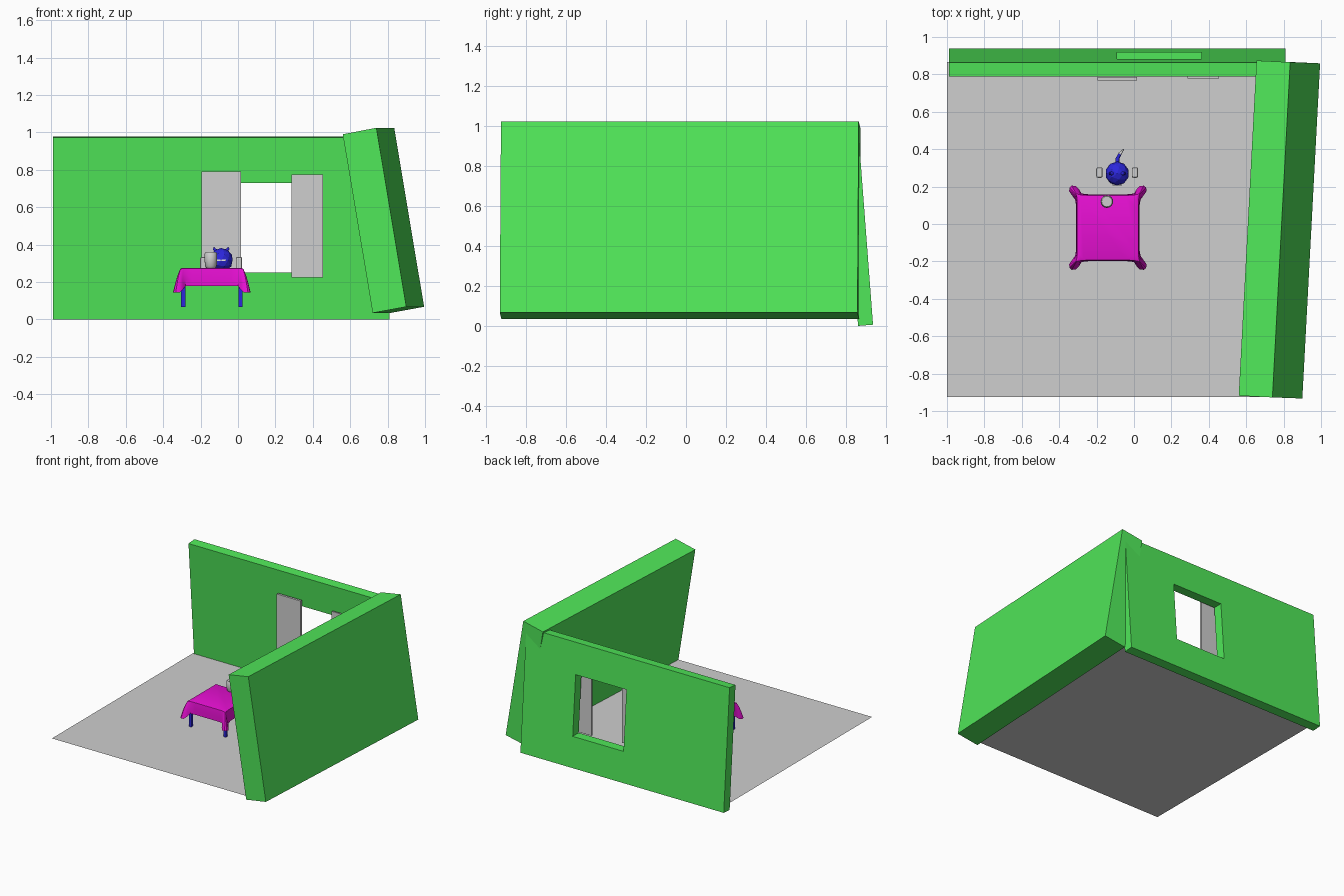
import bpy, bmesh, math
from mathutils import Vector

if "Cube" in bpy.data.objects:
    bpy.data.objects.remove(bpy.data.objects["Cube"])


def material(name, rgb):
    m = bpy.data.materials.new(name)
    m.diffuse_color = (*rgb, 1)
    m.use_nodes = True
    m.node_tree.nodes["Principled BSDF"].inputs["Base Color"].default_value = m.diffuse_color
    return m


GREEN = material("wall green", (0.08, 0.8, 0.1))
GREY = material("plain grey", (0.62, 0.62, 0.62))
MAGENTA = material("cloth magenta", (0.8, 0.005, 0.65))
BLUE = material("deep blue", (0.025, 0.02, 0.72))
WHITE = material("white", (0.85, 0.85, 0.85))


def add(name, bm, mat, smooth=False):
    bmesh.ops.recalc_face_normals(bm, faces=bm.faces)
    me = bpy.data.meshes.new(name)
    bm.to_mesh(me)
    bm.free()
    ob = bpy.data.objects.new(name, me)
    bpy.context.collection.objects.link(ob)
    me.materials.append(mat)
    if smooth:
        bpy.ops.object.select_all(action='DESELECT')
        ob.select_set(True)
        bpy.context.view_layer.objects.active = ob
        bpy.ops.object.shade_smooth_by_angle(angle=math.radians(40))
    return ob


def prism(name, pts, offset, mat):
    """Extrude a polygon of 3D points along an offset."""
    bm = bmesh.new()
    a = [bm.verts.new(p) for p in pts]
    b = [bm.verts.new(Vector(p) + Vector(offset)) for p in pts]
    n = len(pts)
    bm.faces.new(a)
    bm.faces.new(b[::-1])
    for i in range(n):
        bm.faces.new((a[i], a[(i + 1) % n], b[(i + 1) % n], b[i]))
    return add(name, bm, mat)


def box(name, x0, x1, y0, y1, z0, z1, mat, bevel=0):
    ob = prism(name, [(x0, y0, z0), (x1, y0, z0), (x1, y1, z0), (x0, y1, z0)],
               (0, 0, z1 - z0), mat)
    if bevel:
        b = ob.modifiers.new("round", 'BEVEL')
        b.width, b.segments = bevel, 2
    return ob


def tube(name, pts, radius, mat):
    """Tapered tube along a path."""
    cu = bpy.data.curves.new(name, 'CURVE')
    cu.dimensions = '3D'
    cu.bevel_depth, cu.bevel_resolution, cu.use_fill_caps = 1, 1, True
    sp = cu.splines.new('POLY')
    sp.points.add(len(pts) - 1)
    for p, co, r in zip(sp.points, pts, radius):
        p.co, p.radius = (*co, 1), r
    ob = bpy.data.objects.new(name, cu)
    bpy.context.collection.objects.link(ob)
    cu.materials.append(mat)


# Floor sheet
bm = bmesh.new()
bm.faces.new([bm.verts.new(p) for p in ((-1, -0.925, 0.065), (0.79, -0.925, 0.065),
                                        (0.79, 0.865, 0.065), (-1, 0.865, 0.065))])
add("floor", bm, GREY)

# Back wall leaning inwards, with a window opening
wall = prism("back_wall", [(-0.99, 0.862, 0), (-0.99, 0.937, 0.006),
                           (-0.99, 0.863, 0.979), (-0.99, 0.788, 0.973)], (1.8, 0, 0), GREEN)
cutter = box("window_cutter", -0.09, 0.36, 0.6, 1.1, 0.25, 0.73, GREEN)
cutter.hide_render = True
cutter.hide_viewport = True
cut = wall.modifiers.new("window", 'BOOLEAN')
cut.operation, cut.object, cut.solver = 'DIFFERENCE', cutter, 'EXACT'

# Right wall, leaning and turned slightly
prism("right_wall", [(0.72, -0.925, 0.035), (0.9, -0.933, 0.068),
                     (0.74, -0.927, 1.025), (0.56, -0.918, 0.99)], (0.095, 1.792, 0), GREEN)

# Window panels
box("left_shutter", -0.195, 0.015, 0.767, 0.785, 0.24, 0.79, GREY)
box("right_shutter", 0.285, 0.455, 0.778, 0.79, 0.225, 0.775, GREY)

# Table legs and top
CX, CY, HX, HY = -0.14, -0.02, 0.165, 0.175
for sx, sn in ((-1, "left"), (1, "right")):
    for sy, yn in ((-1, "front"), (1, "back")):
        x, y = CX + sx * 0.153, CY + sy * 0.157
        box(f"{yn}_{sn}_table_leg", x - 0.011, x + 0.011, y - 0.011, y + 0.011, 0.066, 0.262, BLUE)
box("table_top", CX - 0.155, CX + 0.155, CY - 0.165, CY + 0.165, 0.25, 0.268, BLUE)

# Tablecloth: each corner hem gathers into a hanging fold
FOLD = [(-0.06, 0.004, 0), (-0.025, 0.008, 0), (-0.01, 0.032, 0.6), (0.005, 0.048, 1),
        (0.028, 0.05, 1), (0.04, 0.04, 1), (0.042, 0.02, 1), (0.03, 0.003, 0.9),
        (0.01, -0.025, 0.2), (0.004, -0.06, 0)]
bm = bmesh.new()
rings = []
for t, inset, z in ((0, 0.01, 0.276), (0.06, 0.002, 0.273), (0.3, 0, 0.247),
                    (0.65, 0, 0.214), (1, 0, 0.18)):
    ring = []
    for sx, sy in ((1, 1), (-1, 1), (-1, -1), (1, -1)):
        # mirrored corners run the fold backwards to keep the ring in order
        for u, v, d in (FOLD[::-1] if sx * sy > 0 else FOLD):
            bu, bv = min(u, 0), min(v, 0)
            k = t ** 0.7
            uu, vv = bu + (u - bu) * k - inset, bv + (v - bv) * k - inset
            ring.append(bm.verts.new((CX + sx * (HX + uu), CY + sy * (HY + vv), z - 0.035 * d * t)))
    rings.append(ring)
for a, b in zip(rings, rings[1:]):
    n = len(a)
    for i in range(n):
        bm.faces.new((a[i], a[(i + 1) % n], b[(i + 1) % n], b[i]))
bm.faces.new(rings[0])
bmesh.ops.remove_doubles(bm, verts=bm.verts, dist=0.0001)
add("tablecloth", bm, MAGENTA, True)

# Cup on the table, a lathed profile
bm = bmesh.new()
prev = None
for r, z in ((0.024, 0.276), (0.031, 0.285), (0.034, 0.32), (0.033, 0.352), (0.028, 0.36)):
    ring = [bm.verts.new((-0.145 + r * math.cos(i * math.pi / 8),
                          0.12 + r * math.sin(i * math.pi / 8), z)) for i in range(16)]
    if prev:
        for i in range(16):
            j = (i + 1) % 16
            bm.faces.new((prev[i], prev[j], ring[j], ring[i]))
    else:
        bm.faces.new(ring)
    prev = ring
bm.faces.new(prev)
add("cup", bm, GREY, True)

# Round creature: body, horns, mouth, hands, tail
BX, BY, BZ = -0.09, 0.27, 0.318
bm = bmesh.new()
bmesh.ops.create_icosphere(bm, subdivisions=2, radius=0.064)
bmesh.ops.translate(bm, verts=bm.verts, vec=(BX, BY, BZ))
add("creature_body", bm, BLUE)
for s, n in ((-1, "left"), (1, "right")):
    tube(f"{n}_horn", [(BX + s * 0.027, BY, BZ + 0.05), (BX + s * 0.038, BY, BZ + 0.06),
                       (BX + s * 0.038, BY, BZ + 0.07)], (0.011, 0.008, 0.002), BLUE)
    x = BX + s * 0.095
    box(f"{n}_hand", x - 0.017, x + 0.017, 0.247, 0.303, 0.262, 0.335, GREY, 0.009)
box("mouth", BX - 0.026, BX + 0.026, 0.207, 0.213, 0.312, 0.32, WHITE)
tube("tail", [(BX, 0.32, 0.3), (-0.088, 0.35, 0.3), (-0.075, 0.375, 0.305)],
     (0.011, 0.01, 0.008), BLUE)
tube("tail_tip", [(-0.075, 0.375, 0.305), (-0.055, 0.4, 0.312)], (0.009, 0.003), GREY)
